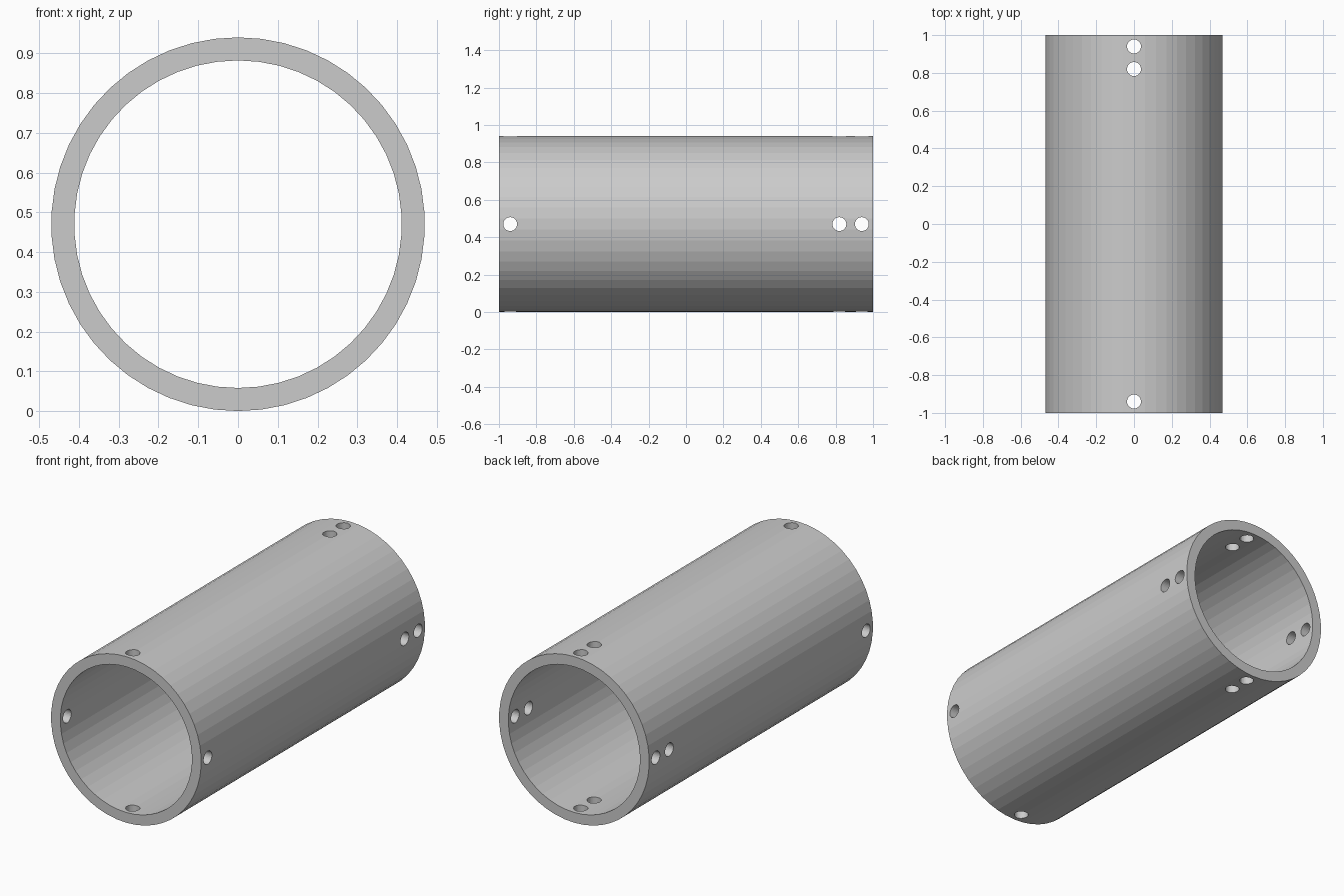
import bpy, bmesh
from math import cos, sin, pi
from mathutils import Matrix, Vector

if "Cube" in bpy.data.objects:
    bpy.data.objects.remove(bpy.data.objects["Cube"])

OUTER, INNER, SIDES, MID_Z = 0.47, 0.412, 50, 0.47
HOLE_R = 0.037
HOLE_Y = (-0.94, 0.82, 0.94)


def make_object(name, bm):
    bmesh.ops.recalc_face_normals(bm, faces=bm.faces)
    mesh = bpy.data.meshes.new(name)
    bm.to_mesh(mesh)
    bm.free()
    obj = bpy.data.objects.new(name, mesh)
    bpy.context.collection.objects.link(obj)
    return obj


# Tube: rectangular wall section swept round the y axis, one facet at a time
bm = bmesh.new()
section = [(OUTER, -1), (OUTER, 1), (INNER, 1), (INNER, -1)]
rings = []
for i in range(SIDES):
    a = pi / 2 + 2 * pi * i / SIDES
    rings.append([bm.verts.new((r * cos(a), y, MID_Z + r * sin(a))) for r, y in section])
for i in range(SIDES):
    a, b = rings[i], rings[(i + 1) % SIDES]
    for j in range(4):
        k = (j + 1) % 4
        bm.faces.new((a[j], a[k], b[k], b[j]))
tube = make_object("tube", bm)

# Hole cutters: four radial pins at each hole position
bm = bmesh.new()
for y in HOLE_Y:
    for q in range(4):
        turn = Matrix.Rotation(q * pi / 2, 4, 'Y')
        place = Matrix.Translation(Vector((0, y, MID_Z))) @ turn @ Matrix.Translation((0, 0, 0.45))
        bmesh.ops.create_cone(bm, cap_ends=True, segments=32, radius1=HOLE_R,
                              radius2=HOLE_R, depth=0.3, matrix=place)
cutter = make_object("hole_cutter", bm)
cutter.hide_render = True

# Drill the holes, then discard the cutters
mod = tube.modifiers.new("holes", 'BOOLEAN')
mod.operation = 'DIFFERENCE'
mod.solver = 'EXACT'
mod.object = cutter
bpy.context.view_layer.objects.active = tube
tube.select_set(True)
bpy.ops.object.modifier_apply(modifier=mod.name)
bpy.data.objects.remove(cutter)
